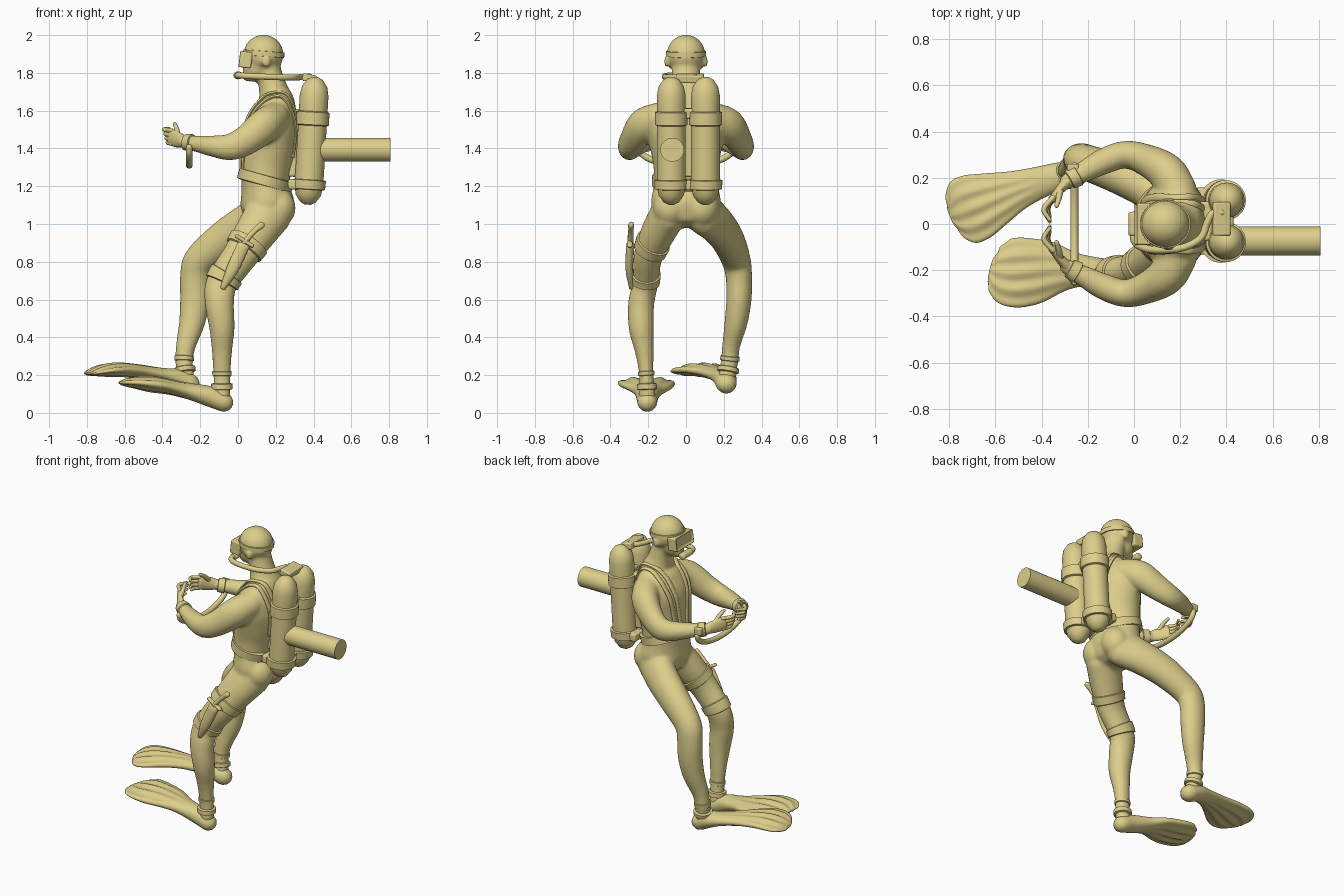
import bpy, bmesh, math
from mathutils import Vector, Matrix
from mathutils.bvhtree import BVHTree

if "Cube" in bpy.data.objects:
    bpy.data.objects.remove(bpy.data.objects["Cube"])

X, Y, Z = Vector((1, 0, 0)), Vector((0, 1, 0)), Vector((0, 0, 1))
mat = bpy.data.materials.new("tan")
mat.diffuse_color = (0.72, 0.62, 0.26, 1)
mat.use_nodes = True
mat.node_tree.nodes["Principled BSDF"].inputs["Base Color"].default_value = mat.diffuse_color


def smooth(pts, n):
    """Catmull-Rom through rows of (x, y, z, radius across, radius along ref)."""
    P = [Vector(p) for p in pts]
    P = [P[0] * 2 - P[1]] + P + [P[-1] * 2 - P[-2]]
    out = []
    for i in range(1, len(P) - 2):
        a, b, c, d = P[i - 1:i + 3]
        for k in range(n):
            t = k / n
            out.append(0.5 * (2 * b + (c - a) * t + (2 * a - 5 * b + 4 * c - d) * t * t
                              + (3 * b - a - 3 * c + d) * t ** 3))
    return out + [P[-2]]


def loft(bm, pts, ref=Y, cap=1.0, seg=24, n=5, ribs=0.0):
    R = smooth(pts, n)
    C = [Vector(r[:3]) for r in R]
    rows = []
    for i, r in enumerate(R):
        t = (C[min(i + 1, len(C) - 1)] - C[max(i - 1, 0)]).normalized()
        rows.append((C[i], t, max(r[3], .002), max(r[4], .002)))

    def ends(row, s):
        c, t, a, b = row
        return [(c + t * s * cap * min(a, b) * math.sin(q), t, a * math.cos(q), b * math.cos(q))
                for q in (.5, 1.0, 1.35)]
    if cap:
        rows = ends(rows[0], -1)[::-1] + rows + ends(rows[-1], 1)
    rings = []
    for i, (c, t, a, b) in enumerate(rows):
        side = (ref - t * ref.dot(t)).normalized()
        other = t.cross(side)
        w = ribs * min(1, max(0, i / len(rows) - .3) * 3)
        ring = []
        for k in range(seg):
            q = 2 * math.pi * k / seg
            f = 1 + w * math.cos(4 * math.pi * math.cos(q))
            ring.append(bm.verts.new(c + other * a * math.cos(q) + side * b * f * math.sin(q)))
        rings.append(ring)
    for p, r in zip(rings, rings[1:]):
        for k in range(seg):
            m = (k + 1) % seg
            bm.faces.new((p[k], p[m], r[m], r[k]))
    bm.faces.new(rings[0][::-1])
    bm.faces.new(rings[-1])


def ball(bm, c, r):
    bmesh.ops.create_uvsphere(bm, u_segments=28, v_segments=18, radius=1,
                              matrix=Matrix.LocRotScale(Vector(c), None, Vector(r)))


def box(bm, c, size, rot=0):
    bmesh.ops.create_cube(bm, size=1, matrix=Matrix.Translation(c) @ Matrix.Rotation(rot, 4, 'Y')
                          @ Matrix.Diagonal((*size, 1)))


def finish(bm, name, bevel=0):
    bmesh.ops.recalc_face_normals(bm, faces=bm.faces[:])
    me = bpy.data.meshes.new(name)
    bm.to_mesh(me)
    bm.free()
    me.materials.append(mat)
    ob = bpy.data.objects.new(name, me)
    bpy.context.collection.objects.link(ob)
    if bevel:
        m = ob.modifiers.new("bevel", 'BEVEL')
        m.width, m.segments = bevel, 3
    return ob


def tube(name, pts, ref=Y, **kw):
    bm = bmesh.new()
    loft(bm, pts, ref, **kw)
    return finish(bm, name)


def band(name, path, t0, t1, grow, ref=Y):
    """Cuff that follows a limb path between two fractions of its length."""
    S = smooth(path, 12)
    cut = S[int(t0 * (len(S) - 1)):int(t1 * (len(S) - 1)) + 1]
    return tube(name, [(*r[:3], r[3] + grow, r[4] + grow) for r in cut], ref, cap=.12, n=1, seg=32)


def mirror(pts):
    return [(p[0], -p[1], *p[2:]) for p in pts]


# body paths
torso = [(.16, 0, 1.04, .125, .165), (.155, 0, 1.11, .143, .185), (.145, 0, 1.2, .126, .172),
         (.15, 0, 1.3, .138, .172), (.165, 0, 1.4, .147, .19), (.175, 0, 1.5, .148, .21),
         (.19, 0, 1.58, .127, .195), (.20, 0, 1.65, .1, .14), (.19, 0, 1.7, .08, .095),
         (.17, 0, 1.78, .068, .077), (.15, 0, 1.86, .068, .075)]
leg_r = [(.165, -.09, 1.06, .125, .095), (.09, -.15, .95, .11, .09), (.01, -.2, .83, .093, .076),
         (-.085, -.215, .69, .084, .068), (-.098, -.237, .58, .077, .069), (-.085, -.237, .45, .067, .066),
         (-.085, -.22, .32, .053, .049), (-.085, -.21, .2, .046, .038), (-.085, -.205, .09, .045, .045)]
leg_l = [(.165, .09, 1.06, .125, .095), (.06, .16, 1.0, .112, .092), (-.07, .22, .92, .1, .087),
         (-.2, .265, .81, .086, .077), (-.225, .28, .72, .082, .07), (-.228, .28, .6, .079, .067),
         (-.243, .265, .48, .069, .061), (-.275, .24, .36, .053, .048), (-.285, .23, .27, .046, .046),
         (-.275, .215, .18, .045, .045)]
arm = [(.19, -.14, 1.56, .085, .085), (.14, -.225, 1.52, .083, .092), (.045, -.28, 1.445, .068, .08),
       (-.04, -.3, 1.408, .06, .071), (-.13, -.272, 1.412, .057, .057), (-.22, -.225, 1.425, .046, .043),
       (-.29, -.185, 1.435, .033, .035)]

# body: overlapping lofts fused into one skin
bm = bmesh.new()
loft(bm, torso, cap=.5, seg=40)
for leg in (leg_r, leg_l):
    loft(bm, leg)
for a in (arm, mirror(arm)):
    loft(bm, a, Z)
ball(bm, (.135, 0, 1.897), (.106, .102, .105))
ball(bm, (.1, 0, 1.83), (.076, .072, .078))
ball(bm, (.058, 0, 1.785), (.036, .04, .032))
for s in (-1, 1):
    ball(bm, (.15, s * .1, 1.86), (.025, .016, .032))
    ball(bm, (.215, s * .085, 1.085), (.09, .09, .1))
body = finish(bm, "body")
m = body.modifiers.new("fuse", 'REMESH')
m.mode, m.voxel_size, m.use_smooth_shade = 'VOXEL', .011, True
m = body.modifiers.new("soften", 'SMOOTH')
m.factor, m.iterations = .5, 5

# hands with fingers
hand = [(-.285, -.188, 1.435, .027, .032), (-.32, -.15, 1.447, .02, .042), (-.355, -.105, 1.46, .017, .045)]
thumb = [(-.32, -.15, 1.47, .016, .016), (-.325, -.115, 1.505, .013, .013), (-.335, -.08, 1.53, .01, .01)]
for name, f in (("right", lambda p: p), ("left", mirror)):
    bm = bmesh.new()
    loft(bm, f(hand), Z)
    loft(bm, f(thumb), X, seg=12)
    for i in range(4):
        z, k = 1.425 + .023 * i, (.8, .95, 1, .92)[i]
        loft(bm, f([(-.35, -.115, z, .012, .012), (-.372 - .006 * i, -.115 + .055 * k, z + .006, .0115, .0115),
                    (-.365, -.115 + .105 * k, z + .012, .008, .008)]), Z, seg=12)
    finish(bm, name + "_hand")
    band(name + "_wrist_cuff", f(arm), .9, .98, .007, Z)
bm = bmesh.new()
box(bm, (-.265, .245, 1.437), (.05, .03, .045))
finish(bm, "wrist_gauge", .006)

# swim fins with foot pockets
fin_r = [(-.075, -.205, .056, .052, .05), (-.16, -.205, .09, .06, .053), (-.26, -.2, .115, .078, .043),
         (-.36, -.197, .137, .122, .038), (-.46, -.207, .152, .148, .037), (-.54, -.212, .16, .146, .027),
         (-.595, -.205, .16, .112, .017), (-.618, -.2, .16, .06, .008)]
fin_l = [(-.255, .213, .155, .055, .052), (-.32, .205, .183, .062, .05), (-.40, .183, .2, .068, .038),
         (-.50, .148, .216, .086, .035), (-.60, .108, .227, .12, .034), (-.68, .075, .227, .146, .031),
         (-.74, .052, .22, .143, .022), (-.778, .037, .21, .1, .013), (-.79, .032, .208, .05, .007)]
tube("right_fin", fin_r, Z, seg=72, ribs=.22, n=6)
tube("left_fin", fin_l, Z, seg=72, ribs=.22, n=6)
for name, leg in (("right", leg_r), ("left", leg_l)):
    band(name + "_ankle_cuff", leg, .86, .88, .005)
    band(name + "_heel_strap", leg, .93, .96, .012)

# knife in a sheath on the right thigh
bm = bmesh.new()
loft(bm, [(-.08, -.285, .66, .014, .016), (-.03, -.3, .76, .032, .02), (.03, -.295, .89, .034, .022)], cap=.4)
loft(bm, [(.03, -.295, .9, .016, .016), (.085, -.292, .96, .014, .014), (.125, -.29, .995, .018, .016)])
loft(bm, [(-.005, -.297, .935, .011, .014), (.075, -.297, .885, .011, .014)])
finish(bm, "thigh_knife")
band("thigh_strap_upper", leg_r, .18, .22, .009)
band("thigh_strap_lower", leg_r, .34, .38, .008)

# belt and shoulder straps laid on the skin
tube("belt", [(.138, 0, 1.205, .148, .18), (.152, 0, 1.255, .15, .18)], cap=.05, seg=48)
bpy.context.view_layer.update()
skin = BVHTree.FromObject(body, bpy.context.evaluated_depsgraph_get())
route = [(.01, .065, 1.25), (.01, .07, 1.33), (.02, .08, 1.42), (.035, .09, 1.5), (.07, .1, 1.57),
         (.11, .105, 1.63), (.17, .108, 1.68), (.24, .105, 1.67), (.29, .1, 1.6), (.33, .09, 1.5), (.32, .08, 1.35)]
for name, s in (("right", -1), ("left", 1)):
    for part, dy in (("inner", -.035), ("outer", .012)):
        pts = [skin.find_nearest(Vector((x, s * (y + dy), z)))[0] for x, y, z in route]
        tube(f"{name}_{part}_shoulder_strap", [(*p, .009, .017) for p in pts], Y, seg=16)

# dive mask and its strap
bm = bmesh.new()
box(bm, (.038, 0, 1.87), (.07, .18, .085), .12)
bm.faces.ensure_lookup_table()
front = min(bm.faces, key=lambda f: f.calc_center_median().x)
bmesh.ops.inset_region(bm, faces=[front], thickness=.012)
bmesh.ops.translate(bm, verts=front.verts[:], vec=(.012, 0, 0))
finish(bm, "dive_mask", .009)
tube("mask_strap", [(.135, 0, 1.888, .11, .106), (.137, 0, 1.915, .109, .105)], cap=.04, seg=40)

# mouthpiece, breathing hose, hand hose
tube("mouthpiece", [(.0, -.045, 1.787, .024, .021), (.0, .045, 1.787, .024, .021)], Z, cap=.4)
tube("breathing_hose", [(p[0], p[1], p[2], .016, .016) for p in (
    (.005, 0, 1.787), (.0, -.07, 1.787), (.045, -.105, 1.784), (.13, -.112, 1.78), (.22, -.1, 1.777),
    (.29, -.06, 1.776), (.315, 0, 1.776), (.34, .045, 1.778), (.38, .05, 1.78))], Z, seg=16)
tube("hand_hose", [(-.258, .25 * math.sin(q), 1.405 - .095 * math.cos(q), .017, .017)
                   for q in [math.pi / 2 * i / 5 for i in range(-5, 6)]], X, seg=16)

# twin tanks, bands and boots
for name, y in (("right", -.078), ("left", .103)):
    tank = [(.375, y, 1.2, .076, .076), (.388, y, 1.42, .076, .076), (.403, y, 1.68, .076, .076)]
    tube(name + "_tank", tank, cap=1.32, seg=36)
    band(name + "_tank_band", tank, .73, .86, .011)
    tube(name + "_tank_boot", [(.373, y, 1.185, .088, .088), (.376, y, 1.232, .09, .09)], cap=.06, seg=36)
bm = bmesh.new()
box(bm, (.34, .0125, 1.208), (.15, .29, .054), .04)
box(bm, (.395, .0125, 1.585), (.07, .18, .055), .06)
finish(bm, "tank_cross_braces", .012)
bm = bmesh.new()
box(bm, (.3, .0125, 1.43), (.06, .17, .36), .06)
finish(bm, "back_plate", .012)
bm = bmesh.new()
box(bm, (.378, .022, 1.772), (.075, .145, .04), .2)
finish(bm, "valve_manifold", .007)

# support rod behind the right tank
bm = bmesh.new()
bmesh.ops.create_cone(bm, cap_ends=True, segments=40, radius1=.063, radius2=.063, depth=.41,
                      matrix=Matrix.Translation((.602, -.073, 1.393)) @ Matrix.Rotation(math.pi / 2, 4, 'Y'))
finish(bm, "support_rod")

bpy.ops.object.select_all(action='SELECT')
bpy.context.view_layer.objects.active = body
bpy.ops.object.shade_smooth_by_angle(angle=math.radians(40))
